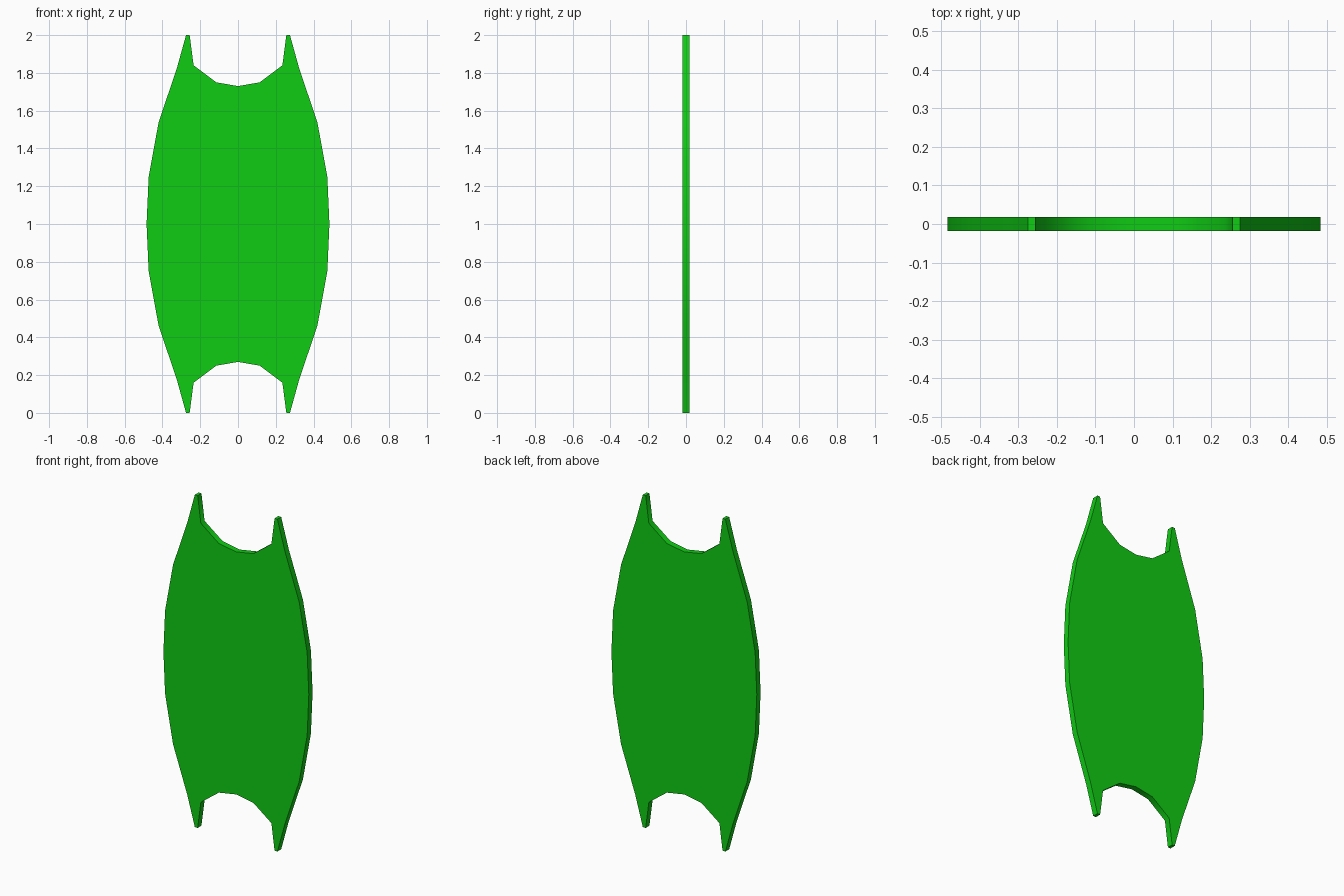
import bpy, bmesh, math

if "Cube" in bpy.data.objects:
    bpy.data.objects.remove(bpy.data.objects["Cube"])

HALF_T = 0.018  # half thickness

# Upper right quarter of the outline, from the side middle to the notch middle
quarter = [(0.484, 1.0), (0.473, 1.25), (0.42, 1.54), (0.325, 1.82),
           (0.275, 2.0), (0.256, 2.0), (0.235, 1.84), (0.115, 1.75), (0.0, 1.73)]

# Mirror left, then mirror down, to close the outline
top = quarter + [(-x, z) for x, z in quarter[-2::-1]]
outline = top + [(x, 2 - z) for x, z in top[-2:0:-1]]

# Plate: fill the outline and extrude it to thickness
bm = bmesh.new()
face = bm.faces.new([bm.verts.new((x, -HALF_T, z)) for x, z in outline])
ext = bmesh.ops.extrude_face_region(bm, geom=[face], use_keep_orig=True)
moved = [g for g in ext["geom"] if isinstance(g, bmesh.types.BMVert)]
bmesh.ops.translate(bm, verts=moved, vec=(0, 2 * HALF_T, 0))
bmesh.ops.recalc_face_normals(bm, faces=bm.faces)
mesh = bpy.data.meshes.new("shield_plate")
bm.to_mesh(mesh)
bm.free()

plate = bpy.data.objects.new("shield_plate", mesh)
bpy.context.collection.objects.link(plate)

# Green surface
green = bpy.data.materials.new("green")
green.diffuse_color = (0.005, 0.6, 0.007, 1)
green.use_nodes = True
green.node_tree.nodes["Principled BSDF"].inputs["Base Color"].default_value = green.diffuse_color
mesh.materials.append(green)

# Smooth rim with sharp front and back edges and sharp tips
bpy.context.view_layer.objects.active = plate
plate.select_set(True)
bpy.ops.object.shade_smooth_by_angle(angle=math.radians(60))
